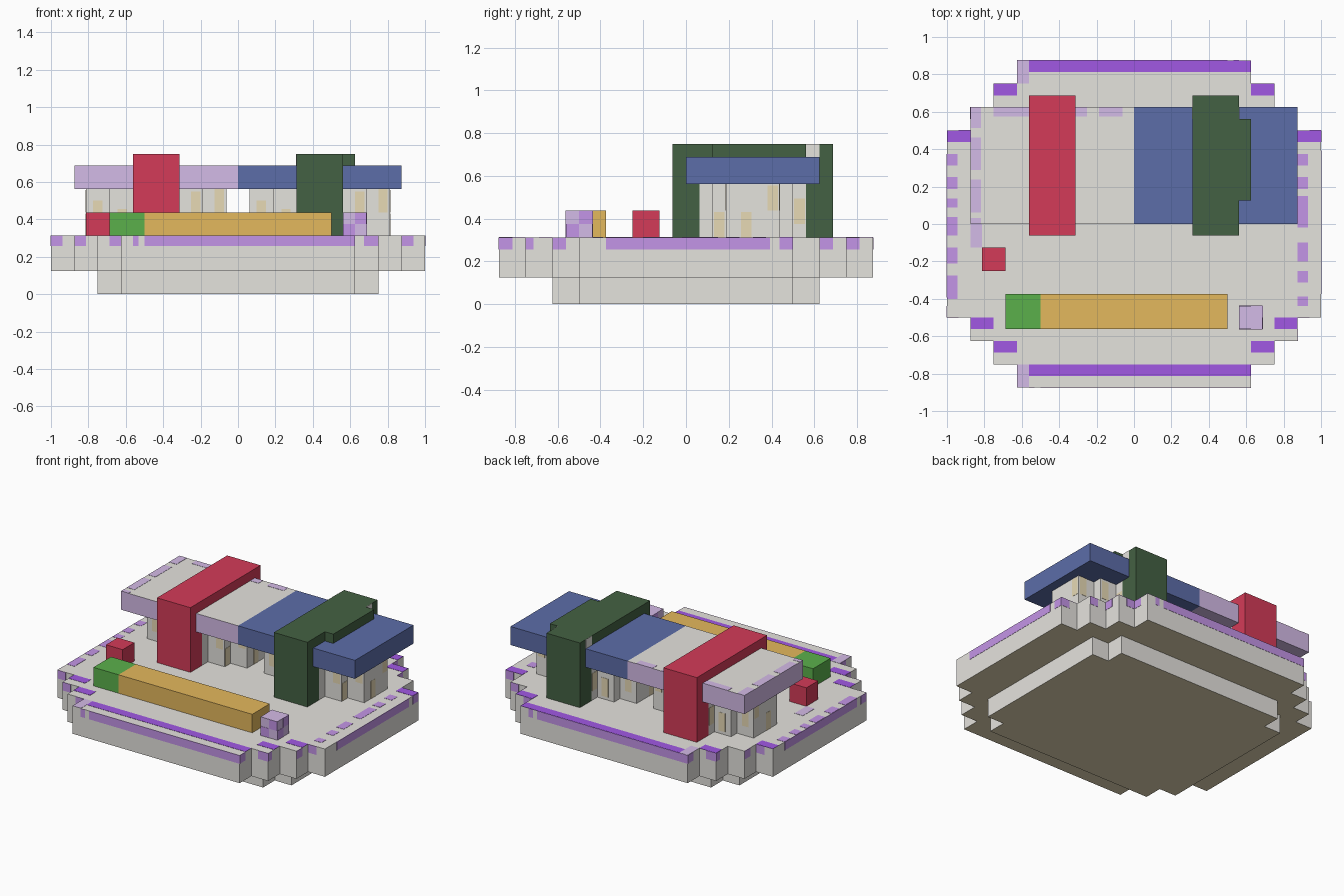
import bpy, bmesh

UNIT = 1 / 16     # one block of the grid
SKIN = 0.025      # thickness of painted plates, in blocks

cube = bpy.data.objects.get("Cube")
if cube:
    bpy.data.objects.remove(cube, do_unlink=True)


def linear(value):
    value /= 255
    return value / 12.92 if value <= 0.04045 else ((value + 0.055) / 1.055) ** 2.4


def material(name, red, green, blue):
    mat = bpy.data.materials.new(name)
    mat.use_nodes = True
    color = (linear(red), linear(green), linear(blue), 1)
    mat.diffuse_color = color
    mat.node_tree.nodes["Principled BSDF"].inputs["Base Color"].default_value = color
    return mat


stone = material("stone grey", 229, 227, 222)
lavender = material("pale lavender", 213, 188, 232)
lilac = material("lilac", 200, 152, 236)
violet = material("strong violet", 161, 88, 228)
blue = material("slate blue", 92, 109, 169)
forest = material("dark green", 68, 97, 67)
crimson = material("crimson", 212, 59, 88)
gold = material("gold", 228, 184, 93)
leaf = material("leaf green", 91, 176, 75)
cream = material("cream", 232, 218, 182)


def finish(name, bm, mat):
    bmesh.ops.recalc_face_normals(bm, faces=bm.faces)
    bmesh.ops.scale(bm, vec=(UNIT, UNIT, UNIT), verts=bm.verts)
    mesh = bpy.data.meshes.new(name)
    bm.to_mesh(mesh)
    bm.free()
    mesh.materials.append(mat)
    obj = bpy.data.objects.new(name, mesh)
    bpy.context.scene.collection.objects.link(obj)
    return obj


def paint_level_faces(obj, mat, direction):
    """Give the faces looking up (1) or down (-1) a second colour."""
    obj.data.materials.append(mat)
    for face in obj.data.polygons:
        face.material_index = int(face.normal.z * direction > 0.5)


def boxes(name, spans, mat):
    """One object from boxes given as x, y and z ranges in blocks."""
    bm = bmesh.new()
    for x0, x1, y0, y1, z0, z1 in spans:
        verts = bmesh.ops.create_cube(bm, size=1)["verts"]
        bmesh.ops.scale(bm, vec=(x1 - x0, y1 - y0, z1 - z0), verts=verts)
        bmesh.ops.translate(bm, vec=((x0 + x1) / 2, (y0 + y1) / 2, (z0 + z1) / 2), verts=verts)
    return finish(name, bm, mat)


def top_plates(name, areas, z, mat):
    """Thin painted plates lying on a level surface."""
    return boxes(name, [area + (z - SKIN, z + SKIN) for area in areas], mat)


def stepped(name, steps, z0, z1, mat, cx=0, cy=0):
    """Prism with staircase corners; steps are half sizes, widest first."""
    quarter = []
    for i, (hx, hy) in enumerate(steps):
        if i:
            quarter.append((hx, steps[i - 1][1]))
        quarter.append((hx, hy))
    back = quarter[::-1]
    outline = (quarter + [(-x, y) for x, y in back]
               + [(-x, -y) for x, y in quarter] + [(x, -y) for x, y in back])
    bm = bmesh.new()
    face = bm.faces.new([bm.verts.new((cx + x, cy + y, z0)) for x, y in outline])
    bottom = bmesh.ops.duplicate(bm, geom=[face])["geom"]
    top = bmesh.ops.extrude_face_region(bm, geom=[face])["geom"]
    verts = [v for v in top if isinstance(v, bmesh.types.BMVert)]
    bmesh.ops.translate(bm, vec=(0, 0, z1 - z0), verts=verts)
    bmesh.ops.delete(bm, geom=[f for f in bottom if isinstance(f, bmesh.types.BMFace)], context="FACES")
    return finish(name, bm, mat)


def depth(steps, offset, axis):
    """Distance of the stepped wall from its centre at a sideways offset."""
    return max(s[1 - axis] for s in steps if s[axis] >= abs(offset))


def wall_patch(steps, a, b, z0, z1, axis, side, cx=0, cy=0):
    """Thin plate on a stepped wall; axis 0 runs along x, axis 1 along y."""
    d = side * depth(steps, (a + b) / 2, axis)
    near, far = sorted((d - side * SKIN, d + side * SKIN))
    if axis == 0:
        return (cx + a, cx + b, cy + near, cy + far, z0, z1)
    return (cx + near, cx + far, cy + a, cy + b, z0, z1)


# Base: narrow foot and wider platform, with cream undersides
platform_steps = [(16, 8), (14, 10), (12, 12), (10, 14)]
foot = stepped("base_foot", [(12, 8), (10, 10)], 0, 2, stone)
platform = stepped("base_platform", platform_steps, 2, 5, stone)
for part in (foot, platform):
    paint_level_faces(part, cream, -1)

# Lilac edging on the platform walls, turned half round for the far sides
front_runs = [(-16, -15), (-14, -13), (-11, -10), (-9, -8.5), (-8, 10), (10.8, 12), (14, 15)]
side_runs = [(-14, -13), (-12, -11.4), (-10, -9), (-6, 6.3), (7, 8), (10, 11), (12, 13)]
edging = []
for turn in (1, -1):
    for axis, runs, side in ((0, front_runs, -turn), (1, side_runs, turn)):
        for a, b in runs:
            lo, hi = sorted((a * turn, b * turn))
            edging.append(wall_patch(platform_steps, lo, hi, 4.1, 5, axis, side))
boxes("platform_edging", edging, lilac)

# Violet and lilac paint on the platform top
strips = [(-9, 10, -13, -12), (-9, 10, 13, 14)]
for side in (-1, 1):
    for x0, x1, y0 in ((12, 14, -9), (10, 12, -11), (10, 12, 11), (14, 16, 7)):
        lo, hi = sorted((x0 * side, x1 * side))
        strips.append((lo, hi, y0, y0 + 1))
top_plates("platform_stripes", strips, 5, violet)
corner_marks = [(-10, -9, y, y + 2) for y in (-14, 12)] + [(-14, -13, -2, 0)]
top_plates("platform_corner_marks", corner_marks, 5, lavender)
left_runs = [(5, 6), (3, 4), (-0.3, 2.4), (-3.2, -1.6), (-5, -4), (-7, -6.2)]
right_runs = [(5, 6), (3, 4), (1.4, 2.2), (-1, 0.6), (-3.4, -2), (-6.4, -4.4)]
spots = [(14, 14.9, a, b) for a, b in left_runs] + [(-16, -15.1, a, b) for a, b in right_runs]
top_plates("platform_spots", spots, 5, lilac)

# Two pedestals with cream blotches
pedestal_steps = [(6, 2), (4, 3), (2, 4)]
for label, cx in (("right", -7), ("left", 7)):
    stepped(label + "_pedestal", pedestal_steps, 5, 9, stone, cx, 5)
    blotches = []
    for side in (-1, 1):
        for a, z0 in ((-5.4, 6), (-3.3, 5.3), (3, 6.8), (5, 7)):
            blotches.append(wall_patch(pedestal_steps, a, a + 0.8, z0, z0 + 2, 0, side, cx, 5))
        for a, z0 in ((-2.9, 5), (-0.9, 5), (1.1, 7), (3.1, 6)):
            blotches.append(wall_patch(pedestal_steps, a, a + 0.8, z0, z0 + 1.9, 1, side, cx, 5))
    boxes(label + "_pedestal_blotches", blotches, cream)

# Two table tops: pale one with lavender sides, blue one
pale_top = boxes("right_table_top", [(-14, 0, 0, 10, 9, 11)], lavender)
paint_level_faces(pale_top, stone, 1)
boxes("left_table_top", [(0, 14, 0, 10, 9, 11)], blue)
marks = [(-14, -13.1, a, b) for a, b in ((8.2, 10), (4.6, 7.4), (1, 3.8), (0, 0.5))]
marks += [(a, b, 9.2, 10) for a, b in ((-12, -9), (-5, -4), (-3, -1))]
top_plates("table_top_marks", marks, 11, lavender)


# Cloths hanging over the table tops
def cloth(name, x0, x1, mat, extra=()):
    boxes(name, [(x0, x1, -1, 1, 5, 11), (x0, x1, 9, 11, 5, 11),
                 (x0, x1, -1, 11, 11, 12), *extra], mat)


cloth("red_cloth", -9, -5, crimson)
cloth("green_cloth", 5, 9, forest, [(9, 10, 2, 9, 11, 12)])
boxes("green_cloth_studs", [(x - SKIN, x + SKIN, 9, 10, 11, 12) for x in (5, 9)], stone)

# Long bench with its green end, and the small blocks
boxes("gold_bench", [(-8, 8, -9, -6, 5, 7)], gold)
boxes("bench_end", [(-11, -8, -9, -6, 5, 7)], leaf)
boxes("red_block", [(-13, -11, -4, -2, 5, 7)], crimson)
boxes("lavender_block", [(9, 11, -9, -7, 5, 7)], lavender)
checks = []
for axis in (0, 1):
    for side in (-1, 1):
        for i in (0, 1):
            checks.append(wall_patch([(1, 1)], i - 1, i, 5 + i, 6 + i, axis, side, 10, -8))
boxes("lavender_block_checks", checks, lilac)
